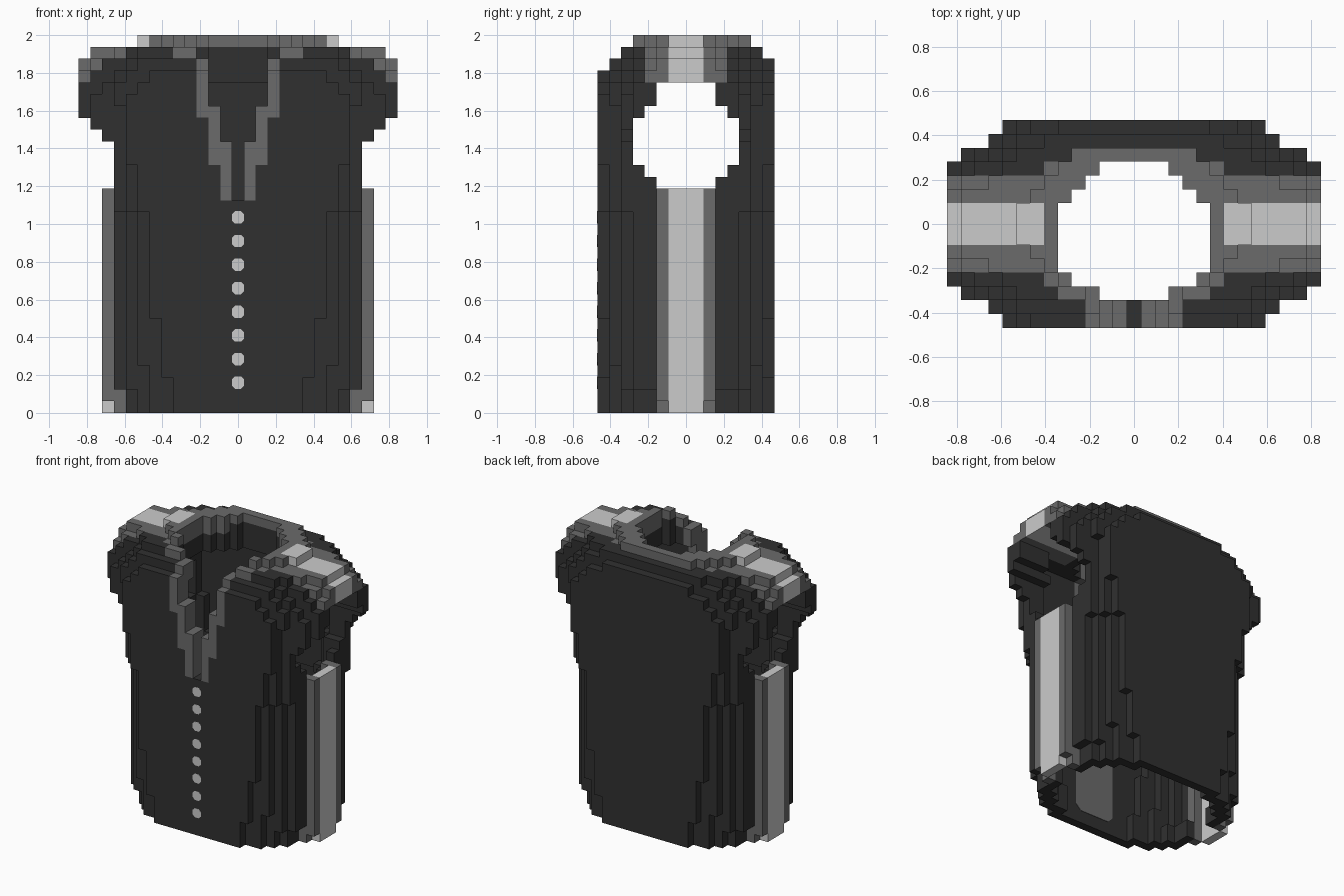
import bpy, bmesh

cube = bpy.data.objects.get("Cube")
if cube:
    bpy.data.objects.remove(cube, do_unlink=True)

U = 0.0625  # block size; grid is 27 x 15 x 32 blocks


def material(name, v):
    m = bpy.data.materials.new(name)
    m.diffuse_color = (v, v, v, 1)
    m.use_nodes = True
    b = m.node_tree.nodes["Principled BSDF"]
    b.inputs["Base Color"].default_value = (v, v, v, 1)
    b.inputs["Roughness"].default_value = 0.9
    return m


DARK = material("charcoal", 0.03)
MID = material("mid grey", 0.147)
LIGHT = material("light grey", 0.6)


def step(k, stops, last):
    """Value of a stepped profile at layer k."""
    for limit, value in stops:
        if k < limit:
            return value
    return last


# Half widths of the rounded shoulder layers, indexed by distance from the middle
SHOULDER = {
    27: [13, 13, 13, 13, 13, 11, 10, 8],
    28: [13, 13, 13, 13, 12, 10, 9, 7],
    29: [13, 13, 13, 12, 11, 9, 8, 5],
    30: [12, 12, 12, 10, 9, 8, 6, -1],
    31: [8, 8, 7, 6, 5, 4, -1, -1],
}
SLEEVE = [13, 13, 13, 13, 13, 12]
NECK = {-5: 2, -4: 4, -3: 5, -2: 5, -1: 5, 0: 5, 1: 5, 2: 4, 3: 3, 4: 2}
ARMHOLE = {19: 2, 20: 3, 21: 4, 22: 4, 23: 4, 24: 4, 25: 3, 26: 2, 27: 2}


def torso_width(a, k):
    """Half width of the tapered torso at depth a and layer k."""
    if a > 7:
        return -1
    if a == 7:
        return step(k, [(3, 5), (8, 6), (17, 7), (21, 8)], 9)
    if a == 6:
        return step(k, [(4, 7), (17, 8), (26, 9)], 10)
    if a == 5:
        return step(k, [(2, 8), (17, 9)], 10)
    if a >= 3:
        return step(k, [(2, 9)], 10)
    return 10


def outer_width(j, k):
    a = abs(j)
    if k >= 27:
        if j < 0 and k > 35 + j:      # front edge sits one layer lower
            return -1
        return SHOULDER[k][a]
    if k >= 23 and a <= 5:             # short sleeve
        return min(SLEEVE[a], step(k, [(24, 11), (25, 12)], 13))
    if k < 19 and a <= 2 and not (k == 0 and a == 2):
        return 11                      # raised side panel
    return torso_width(a, k)


def v_gap(k):
    return step(k, [(18, -1), (23, 0), (26, 1), (30, 2)], 3)


def v_trim(k):
    return step(k, [(18, -1), (21, 1), (25, 2), (30, 3)], 5)


def hollow(i, j, k):
    ai, aj = abs(i), abs(j)
    if j <= -5 and ai <= v_gap(k):
        return True                    # front opening
    if k >= 28:
        return ai <= NECK.get(j, -1)
    if aj <= ARMHOLE.get(k, -1):
        return True
    if k <= 18 and aj <= 1:
        return ai <= 10                # channel behind the side stripe
    wall = 1 if k < 16 else 2
    return aj + wall <= 7 and ai <= torso_width(aj + wall, k) - 1


def part_of(i, j, k):
    ai, aj = abs(i), abs(j)
    if k >= 28 and aj <= 3 and (ai >= 7 or k >= 30):
        return "shoulder_bands" if aj <= 1 and ai >= 7 else "shoulder_panels"
    if k <= 18 and ai >= 10 and aj <= 2:
        return "side_stripes" if aj <= 1 else "side_panels"
    if j <= -5 and ai <= v_trim(k):
        return "front_neck_trim"
    if k == 31 or (k == 30 and aj == 4 and ai == 6):
        return "collar_trim"
    return "vest_body"


COLOURS = {
    "vest_body": DARK, "collar_trim": MID, "front_neck_trim": MID,
    "shoulder_panels": MID, "shoulder_bands": LIGHT,
    "side_panels": MID, "side_stripes": LIGHT,
}


def finish(name, bm, mat):
    me = bpy.data.meshes.new(name)
    bm.to_mesh(me)
    bm.free()
    me.materials.append(mat)
    bpy.context.collection.objects.link(bpy.data.objects.new(name, me))


# Fill the grid
cells = {}
for k in range(32):
    for j in range(-7, 8):
        w = outer_width(j, k)
        for i in range(-w, w + 1):
            if not hollow(i, j, k):
                cells[i, j, k] = part_of(i, j, k)

# Build each part from the exposed block faces
meshes = {name: (bmesh.new(), {}) for name in COLOURS}
for cell, name in cells.items():
    bm, cache = meshes[name]
    for axis in range(3):
        for s in (-1, 1):
            near = list(cell)
            near[axis] += s
            if tuple(near) in cells:
                continue
            ring = []
            for p, q in ((-1, -1), (1, -1), (1, 1), (-1, 1)):
                c = [2 * n for n in cell]
                c[axis] += s
                c[(axis + 1) % 3] += p
                c[(axis + 2) % 3] += q
                c = tuple(c)
                if c not in cache:
                    cache[c] = bm.verts.new((c[0] * U / 2, c[1] * U / 2, (c[2] + 1) * U / 2))
                ring.append(cache[c])
            bm.faces.new(ring if s > 0 else ring[::-1])
for name, (bm, cache) in meshes.items():
    finish(name, bm, COLOURS[name])


def plate(name, h, z0, z1, c, y0, y1, mat):
    """Thin upright plate of half width h with corners cut by c."""
    outline = [(-h + c, z0), (h - c, z0), (h, z0 + c), (h, z1 - c),
               (h - c, z1), (-h + c, z1), (-h, z1 - c), (-h, z0 + c)]
    bm = bmesh.new()
    front = [bm.verts.new((x, y0, z)) for x, z in outline]
    back = [bm.verts.new((x, y1, z)) for x, z in outline]
    bm.faces.new(front)
    bm.faces.new(back[::-1])
    for n in range(8):
        m = (n + 1) % 8
        bm.faces.new((front[m], front[n], back[n], back[m]))
    finish(name, bm, mat)


# Buttons down the front, and the lining strip behind them
FRONT = -7.5 * U
for n in range(8):
    z = 0.16 + n * 0.125
    plate("button_%d" % (n + 1), 0.033, z - 0.033, z + 0.033, 0.017,
          FRONT - 0.0015, FRONT + 0.002, LIGHT)
plate("button_lining", 2.5 * U, 0.09, 0.96, 0.04, FRONT + U - 0.002, FRONT + U + 0.003, MID)
